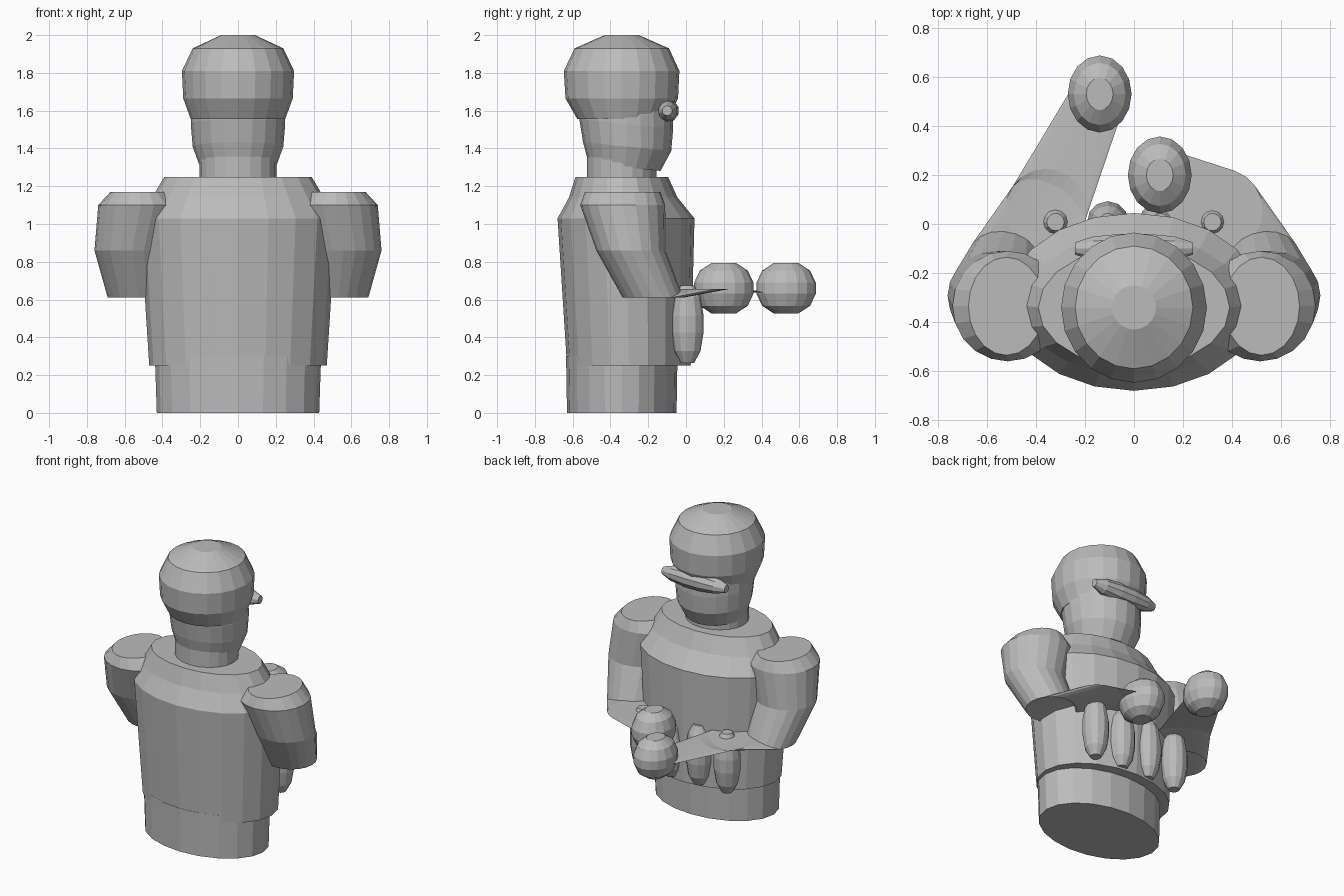
import bpy
import bmesh
import math
from mathutils import Matrix, Vector

if "Cube" in bpy.data.objects:
    bpy.data.objects.remove(bpy.data.objects["Cube"])

grey = bpy.data.materials.new("plain grey")
grey.diffuse_color = (0.5, 0.5, 0.5, 1)
grey.use_nodes = True
grey.node_tree.nodes["Principled BSDF"].inputs["Base Color"].default_value = grey.diffuse_color


def loft(name, rings, sides=20, slope=0.0):
    """Closed flat-shaded tube through horizontal ellipses (cx, cy, z, rx, ry).
    slope lowers the front of each ring."""
    bm = bmesh.new()
    loops = []
    for cx, cy, z, rx, ry in rings:
        loop = []
        for i in range(sides):
            a = 2 * math.pi * i / sides
            y = ry * math.sin(a)
            loop.append(bm.verts.new((cx + rx * math.cos(a), cy + y, z - slope * y)))
        loops.append(loop)
    for a, b in zip(loops, loops[1:]):
        for i in range(sides):
            j = (i + 1) % sides
            bm.faces.new((a[i], a[j], b[j], b[i]))
    bm.faces.new(loops[0][::-1])
    bm.faces.new(loops[-1])
    bmesh.ops.recalc_face_normals(bm, faces=bm.faces)
    mesh = bpy.data.meshes.new(name)
    bm.to_mesh(mesh)
    bm.free()
    mesh.materials.append(grey)
    obj = bpy.data.objects.new(name, mesh)
    bpy.context.collection.objects.link(obj)
    return obj


def blob(name, centre, rx, ry, rz, sides=16):
    """Blunt-ended ellipsoid."""
    profile = [(-1, .42), (-.7, .81), (-.22, 1), (.22, 1), (.7, .81), (1, .42)]
    obj = loft(name, [(0, 0, h * rz, r * rx, r * ry) for h, r in profile], sides)
    obj.location = centre
    return obj


def span(z, rx, back, front):
    """Ring centred on x = 0 given by its back and front y values."""
    return (0, (back + front) / 2, z, rx, (front - back) / 2)


# Body
loft("hips", [span(0, .43, -.63, -.05), span(.3, .44, -.635, -.045)])
loft("torso", [span(.25, .47, -.63, .025), span(1.03, .52, -.68, .045),
               span(1.14, .455, -.62, -.045), span(1.25, .39, -.585, -.095)])
loft("neck", [span(1.2, .205, -.525, -.155), span(1.36, .205, -.525, -.155)])

# Head, leaning slightly forward
loft("face", [span(1.3, .2, -.515, -.135), span(1.41, .24, -.545, -.078),
              span(1.53, .25, -.565, -.068), span(1.64, .25, -.57, -.07)], slope=.1)
loft("cap", [span(1.555, .25, -.575, -.1), span(1.665, .29, -.638, -.042),
             span(1.81, .297, -.647, -.035), span(1.93, .24, -.59, -.09),
             span(2, .09, -.43, -.25)])
visor = blob("visor", (0, -.1, 1.6), .063, .063, .24, 10)
visor.rotation_euler = (0, math.pi / 2, 0)

# Arms and hands; each forearm ends at its own hand
for side, label, hx, hy, wz in ((-1, "left", -.14, .53, .635), (1, "right", .105, .2, .655)):
    loft(label + "_arm", [
        (side * .52, -.335, 1.17, .155, .2),
        (side * .515, -.335, 1.1, .225, .225),
        (side * .56, -.292, .86, .2, .183),
        (side * .53, -.175, .61, .16, .16),
        (side * .36, .055, .655, .165, .17),
        (hx, hy, wz, .11, .11)])
    blob(label + "_hand", (hx, hy, .66), .13, .157, .133)

# Row of hanging pouches
for i in range(4):
    blob("pouch_%d" % (i + 1), (-.32 + i * .2133, .008, .47), .085, .085, .205, 12)
